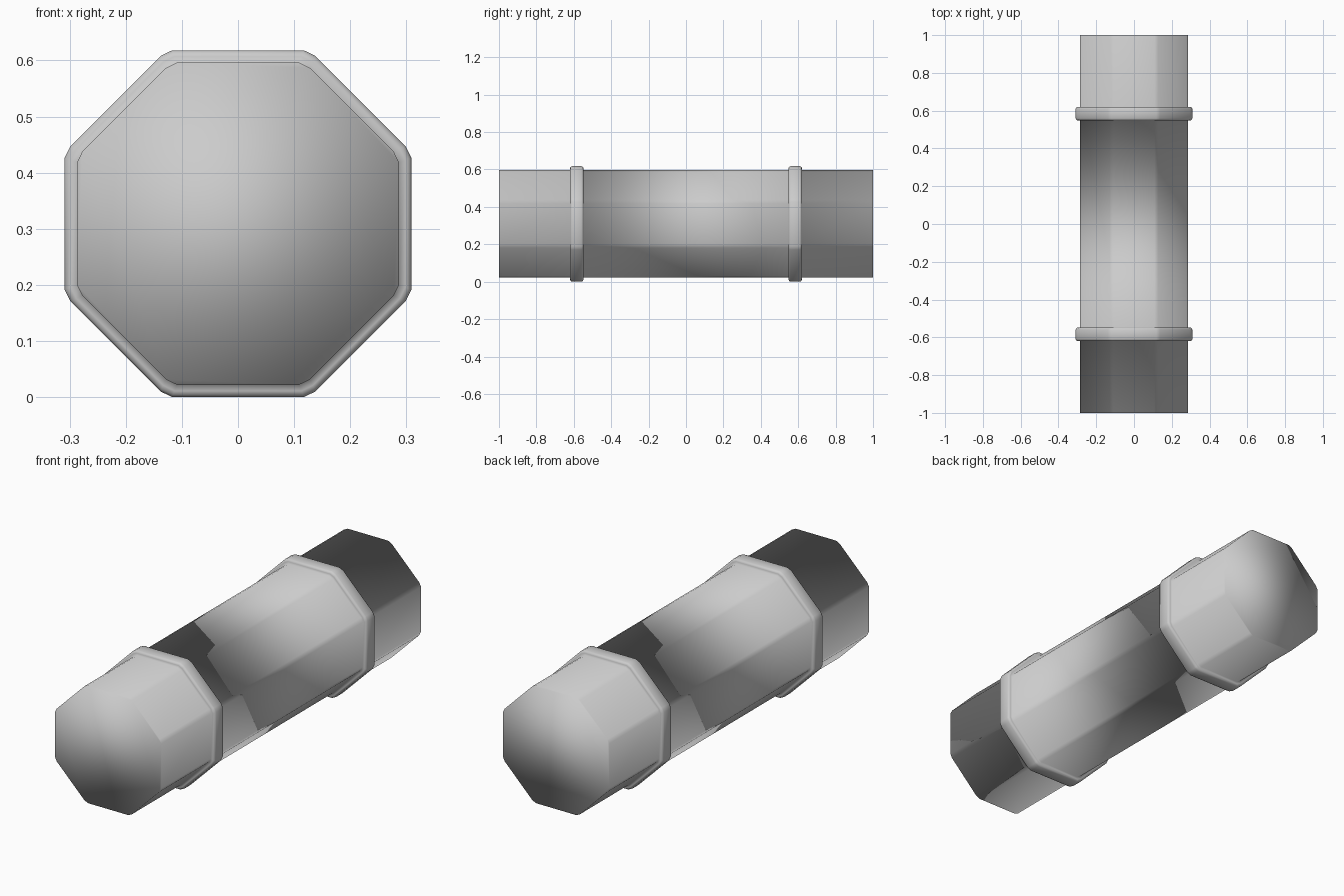
import bpy, bmesh

if "Cube" in bpy.data.objects:
    bpy.data.objects.remove(bpy.data.objects["Cube"])

CENTRE_Z = 0.309
BODY, BAND = 0.287, 0.309   # flat-to-centre distances


def section(bm, a, y):
    """Ring of an octagon with small chamfered corners."""
    p, q = 0.38 * a, 0.447 * a
    s = 2 ** 0.5 * a - q
    quarter = [(a, -p), (a, p), (s, q), (q, s)]
    pts = []
    for _ in range(4):
        pts += quarter
        quarter = [(-z, x) for x, z in quarter]
    return [bm.verts.new((x, y, CENTRE_Z + z)) for x, z in pts]


# Lengthwise profile (y, radius) of one half: shaft, then rounded collar, then end
half = [(0.548, BODY), (0.548, BAND - 0.011), (0.551, BAND - 0.004), (0.559, BAND),
        (0.609, BAND), (0.617, BAND - 0.004), (0.62, BAND - 0.011), (0.62, BODY), (1.0, BODY)]
profile = [(-y, a) for y, a in reversed(half)] + half

# Skin the rings into one closed, capped pipe
bm = bmesh.new()
rings = [section(bm, a, y) for y, a in profile]
for r0, r1 in zip(rings, rings[1:]):
    for i in range(len(r0)):
        j = (i + 1) % len(r0)
        bm.faces.new((r0[i], r0[j], r1[j], r1[i]))
bm.faces.new(rings[0])
bm.faces.new(rings[-1])
bmesh.ops.recalc_face_normals(bm, faces=bm.faces)
for f in bm.faces:
    f.smooth = True

mesh = bpy.data.meshes.new("collared_pipe")
bm.to_mesh(mesh)
bm.free()
pipe = bpy.data.objects.new("collared_pipe", mesh)
bpy.context.collection.objects.link(pipe)
